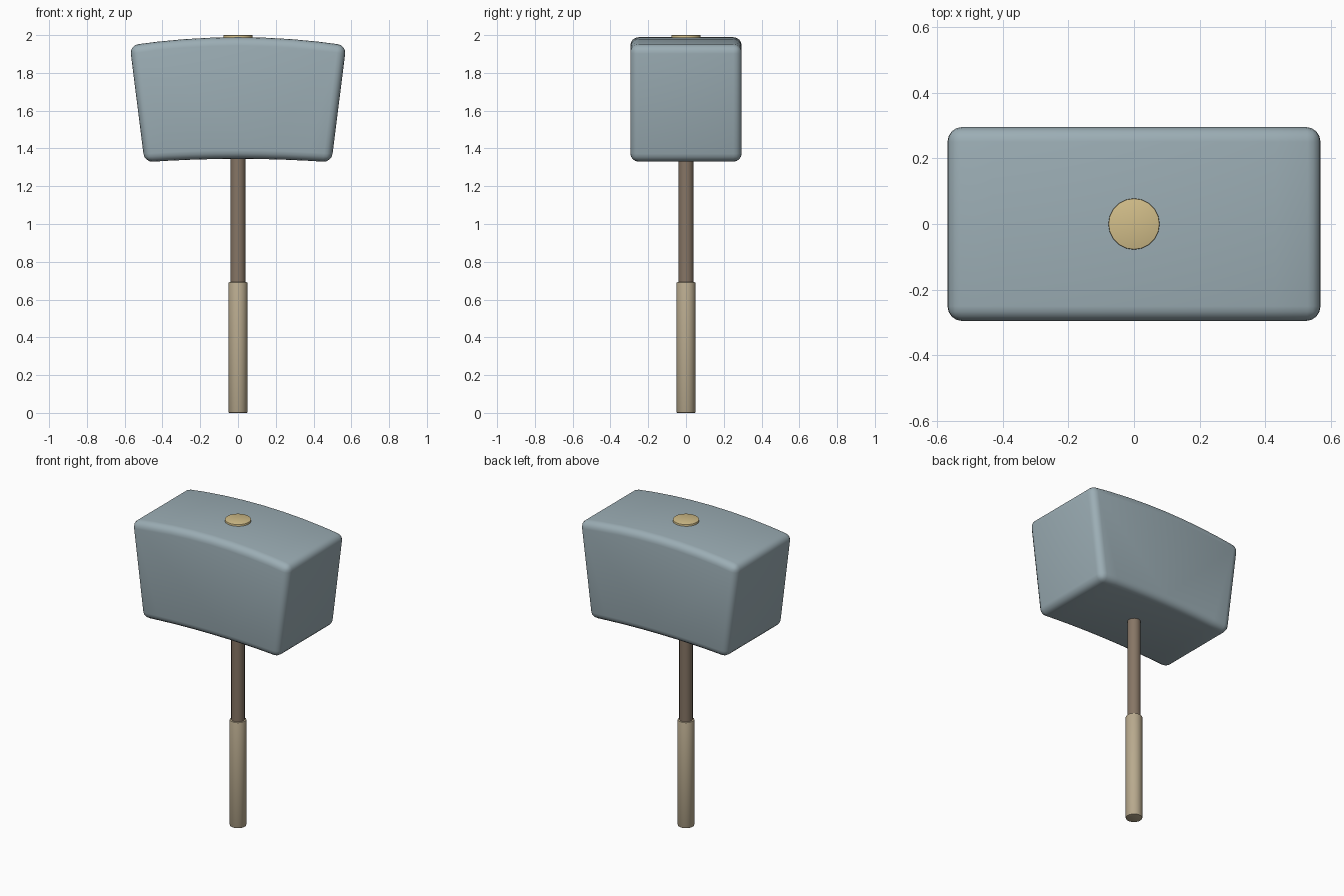
import bpy, bmesh

if "Cube" in bpy.data.objects:
    bpy.data.objects.remove(bpy.data.objects["Cube"])

def material(name, rgb):
    m = bpy.data.materials.new(name)
    m.diffuse_color = (*rgb, 1)
    m.use_nodes = True
    m.node_tree.nodes["Principled BSDF"].inputs["Base Color"].default_value = m.diffuse_color
    return m

def finish(ob, mat, bevel, segments):
    ob.data.materials.append(mat)
    bpy.ops.object.select_all(action='DESELECT')
    ob.select_set(True)
    bpy.context.view_layer.objects.active = ob
    if bevel:
        mod = ob.modifiers.new("rounded_edges", 'BEVEL')
        mod.width, mod.segments = bevel, segments
        mod.limit_method, mod.angle_limit = 'ANGLE', 0.6
        bpy.ops.object.modifier_apply(modifier=mod.name)
    bpy.ops.object.shade_smooth_by_angle(angle=0.6)

def rod(name, radius, z0, z1, mat, bevel=0, sides=20):
    bpy.ops.mesh.primitive_cylinder_add(vertices=sides, radius=radius, depth=z1 - z0,
                                        location=(0, 0, (z0 + z1) / 2))
    ob = bpy.context.object
    ob.name = name
    finish(ob, mat, bevel, 2)

steel = material("blue_grey", (0.33, 0.42, 0.46))
dark_wood = material("dark_wood", (0.24, 0.18, 0.13))
tan_grip = material("tan_grip", (0.48, 0.40, 0.27))
light_wood = material("light_wood", (0.64, 0.51, 0.25))

# Arched, tapered head: curved front profile extruded in depth
us = [i / 4 for i in range(-4, 5)]
profile = [(0.495 * u, 1.345 - 0.018 * u * u) for u in us]
profile += [(0.573 * u, 1.989 - 0.043 * u * u) for u in reversed(us)]
bm = bmesh.new()
face = bm.faces.new([bm.verts.new((x, -0.295, z)) for x, z in profile])
ext = bmesh.ops.extrude_face_region(bm, geom=[face])
bmesh.ops.translate(bm, vec=(0, 0.59, 0),
                    verts=[g for g in ext["geom"] if isinstance(g, bmesh.types.BMVert)])
bmesh.ops.recalc_face_normals(bm, faces=bm.faces)
mesh = bpy.data.meshes.new("hammer_head")
bm.to_mesh(mesh)
bm.free()
head = bpy.data.objects.new("hammer_head", mesh)
bpy.context.collection.objects.link(head)
finish(head, steel, 0.045, 4)

# Handle shaft, grip sleeve and the end plug on top of the head
rod("shaft", 0.04, 0.66, 1.96, dark_wood)
rod("grip", 0.05, 0.0, 0.692, tan_grip, 0.005)
rod("end_plug", 0.078, 1.94, 2.0, light_wood, 0.003)
